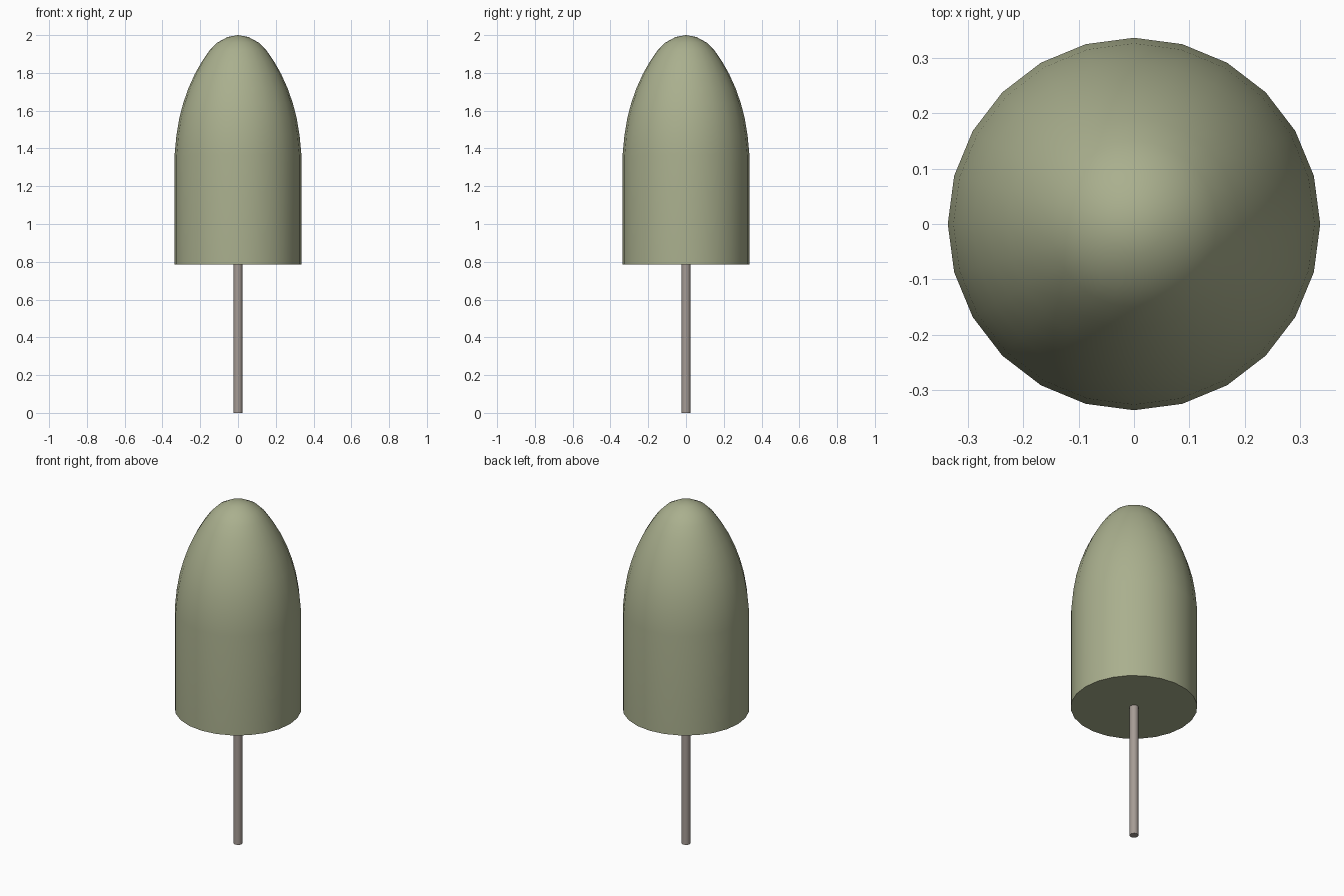
import bpy, bmesh, math

if "Cube" in bpy.data.objects:
    bpy.data.objects.remove(bpy.data.objects["Cube"])


def lathe(name, profile, sides, color):
    """Revolve (radius, z) points around z; radius 0 closes to a pole, open ends are capped."""
    bm = bmesh.new()
    rings = []
    for r, z in profile:
        n = sides if r > 0 else 1
        rings.append([bm.verts.new((r * math.cos(2 * math.pi * i / sides),
                                    r * math.sin(2 * math.pi * i / sides), z))
                      for i in range(n)])
    for low, high in zip(rings, rings[1:]):
        for i in range(sides):
            j = (i + 1) % sides
            if len(high) == 1:
                bm.faces.new((low[i], low[j], high[0]))
            else:
                bm.faces.new((low[i], low[j], high[j], high[i]))
    bm.faces.new(rings[0][::-1])
    if len(rings[-1]) > 1:
        bm.faces.new(rings[-1])
    mesh = bpy.data.meshes.new(name)
    bm.to_mesh(mesh)
    bm.free()
    obj = bpy.data.objects.new(name, mesh)
    bpy.context.collection.objects.link(obj)
    mat = bpy.data.materials.new(name + "_color")
    mat.diffuse_color = (*color, 1)
    mat.use_nodes = True
    mat.node_tree.nodes["Principled BSDF"].inputs["Base Color"].default_value = mat.diffuse_color
    mesh.materials.append(mat)
    bpy.ops.object.select_all(action='DESELECT')
    obj.select_set(True)
    bpy.context.view_layer.objects.active = obj
    bpy.ops.object.shade_smooth_by_angle(angle=math.radians(40))
    return obj


# Thin trunk
lathe("trunk", [(0.024, 0), (0.024, 0.80)], 12, (0.38, 0.33, 0.30))

# Crown: straight cylinder with a tapering domed top
crown_profile = [
    (0.336, 0.785), (0.336, 1.365), (0.326, 1.47), (0.311, 1.56),
    (0.29, 1.64), (0.262, 1.72), (0.228, 1.795), (0.19, 1.862),
    (0.15, 1.92), (0.11, 1.96), (0.055, 1.99), (0, 2.0),
]
lathe("crown", crown_profile, 24, (0.40, 0.43, 0.27))
